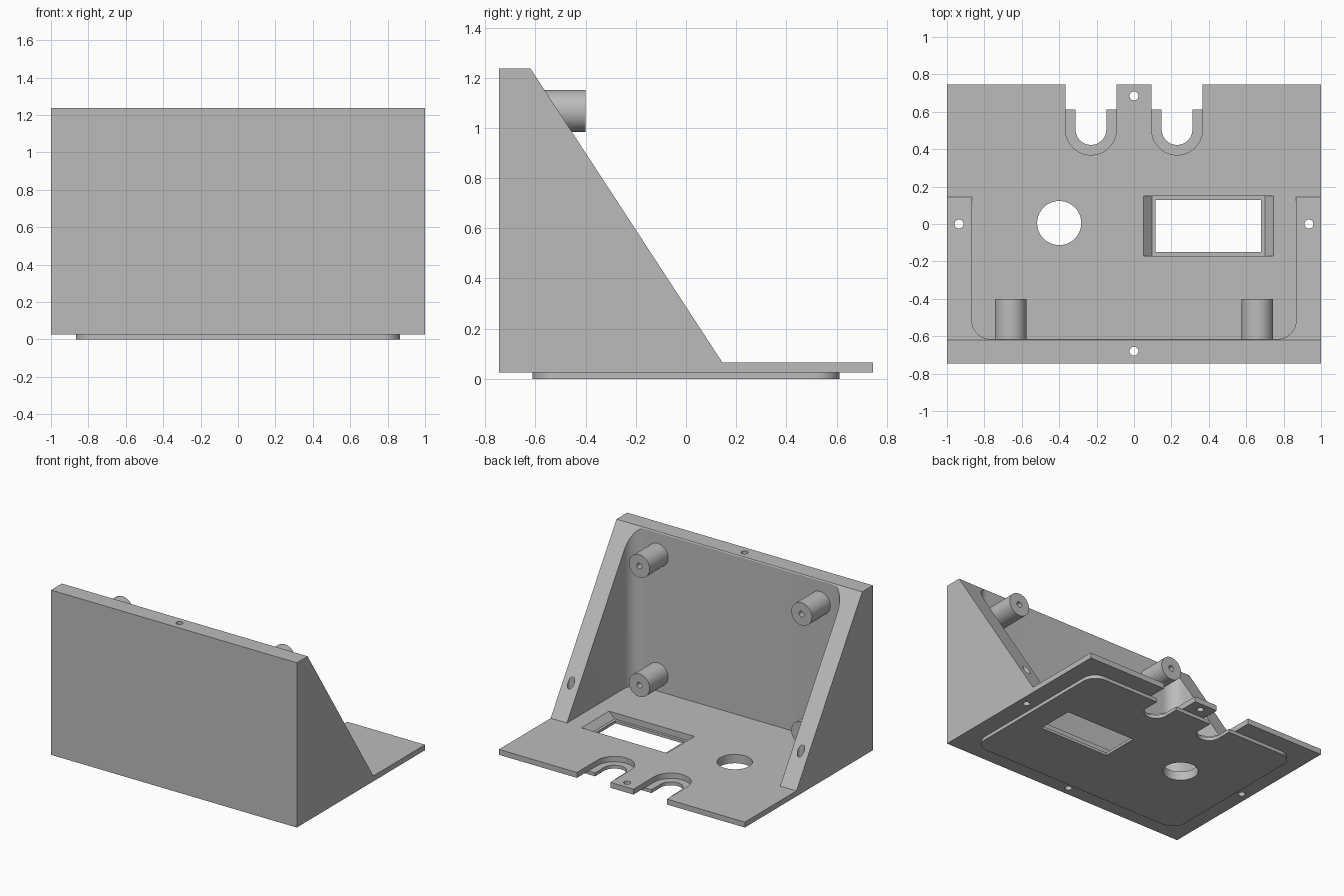
import bpy, math
from mathutils import Vector

cube = bpy.data.objects.get("Cube")
if cube:
    bpy.data.objects.remove(cube, do_unlink=True)

grey = bpy.data.materials.new("light grey plastic")
grey.use_nodes = True
colour = (0.5, 0.5, 0.5, 1)
grey.diffuse_color = colour
grey.node_tree.nodes["Principled BSDF"].inputs["Base Color"].default_value = colour


def prism(name, outline, axis, lo, hi):
    """Extrude a 2D outline along an axis: x takes (y, z), y takes (x, z), z takes (x, y)."""
    def place(p, d):
        return {"x": (d, *p), "y": (p[0], d, p[1]), "z": (*p, d)}[axis]
    n = len(outline)
    verts = [place(p, d) for d in (lo, hi) for p in outline]
    faces = [list(range(n))[::-1], list(range(n, 2 * n))]
    faces += [[i, (i + 1) % n, n + (i + 1) % n, n + i] for i in range(n)]
    area = sum(a[0] * b[1] - b[0] * a[1] for a, b in zip(outline, outline[1:] + outline[:1]))
    if (area < 0) != (axis == "y"):
        faces = [f[::-1] for f in faces]
    mesh = bpy.data.meshes.new(name)
    mesh.from_pydata(verts, [], faces)
    mesh.materials.append(grey)
    ob = bpy.data.objects.new(name, mesh)
    bpy.context.collection.objects.link(ob)
    return ob


def arc(cx, cy, r, start, end, steps):
    angles = [math.radians(start + (end - start) * i / steps) for i in range(steps + 1)]
    return [(cx + r * math.cos(a), cy + r * math.sin(a)) for a in angles]


def circle(cx, cy, r, steps=48):
    return arc(cx, cy, r, 0, 360, steps)[:-1]


def rectangle(x0, x1, y0, y1):
    return [(x0, y0), (x1, y0), (x1, y1), (x0, y1)]


def rounded(x0, x1, y0, y1, r):
    return (arc(x0 + r, y0 + r, r, 180, 270, 12) + arc(x1 - r, y0 + r, r, 270, 360, 12)
            + arc(x1 - r, y1 - r, r, 0, 90, 12) + arc(x0 + r, y1 - r, r, 90, 180, 12))


def slot(cx, cy, r):
    return arc(cx, cy, r, 180, 360, 32) + [(cx + r, 1), (cx - r, 1)]


def cut(ob, cutters):
    for c in cutters:
        c.hide_render = True
        m = ob.modifiers.new("cut", "BOOLEAN")
        m.operation, m.solver, m.object = "DIFFERENCE", "EXACT", c
        bpy.context.view_layer.objects.active = ob
        bpy.ops.object.modifier_apply(modifier=m.name)


def smooth(ob):
    bpy.ops.object.select_all(action="DESELECT")
    ob.select_set(True)
    bpy.context.view_layer.objects.active = ob
    bpy.ops.object.shade_smooth_by_angle(angle=math.radians(30))


FLOOR, STEP = 0.065, 0.025
WALL = -0.615

# Housing: front wall, sloping sides and base plate from one side profile
housing = prism("housing", [(-0.745, STEP), (0.745, STEP), (0.745, FLOOR), (0.145, FLOOR),
                            (-0.62, 1.237), (-0.745, 1.237)], "x", -1, 1)
# Shallow plug under the base plate
plug = prism("bottom_plug", rounded(-0.867, 0.867, -0.612, 0.612, 0.1), "z", 0, STEP)

# Cutters
cavity = prism("cavity_cutter", rounded(-0.867, 0.867, WALL, 2, 0.1), "z", FLOOR, 2)
screws = [prism("screw_hole_cutter", circle(x, y, 0.024, 24), "z", -1, 2)
          for x, y in ((-0.935, 0), (0.935, 0), (0, -0.68), (0, 0.685))]
round_hole = prism("round_hole_cutter", circle(-0.4, 0.005, 0.118), "z", -1, 0.5)
window = prism("window_cutter", rectangle(0.115, 0.68, -0.15, 0.128), "z", -1, 0.5)
bezel = prism("window_bezel_cutter", [(0.095, 0.02), (0.7, 0.02), (0.755, 0.075), (0.04, 0.075)],
              "y", -0.17, 0.15)
wide_slots = [prism("wide_slot_cutter", slot(x, 0.505, 0.136), "z", -1, 0.5) for x in (-0.23, 0.23)]
narrow_slots = [prism("narrow_slot_cutter", slot(x, 0.505, 0.082), "z", -1, 0.5) for x in (-0.23, 0.23)]

cut(housing, [cavity, *screws, round_hole, window, bezel, *wide_slots])
cut(plug, [round_hole, window, bezel, *narrow_slots])

# Four standoff posts with blind screw holes
posts, bores = [], []
for side, x in (("left", 0.66), ("right", -0.66)):
    for level, z in (("upper", 1.067), ("lower", 0.19)):
        post = prism(f"{level}_{side}_post", circle(x, z, 0.084), "y", WALL - 0.01, -0.4)
        bore = prism("post_bore_cutter", circle(x, z, 0.021, 24), "y", -0.56, -0.3)
        cut(post, [bore])
        posts.append(post)
        bores.append(bore)

for c in [cavity, *screws, round_hole, window, bezel, *wide_slots, *narrow_slots, *bores]:
    bpy.data.objects.remove(c, do_unlink=True)
for ob in [housing, plug, *posts]:
    smooth(ob)
